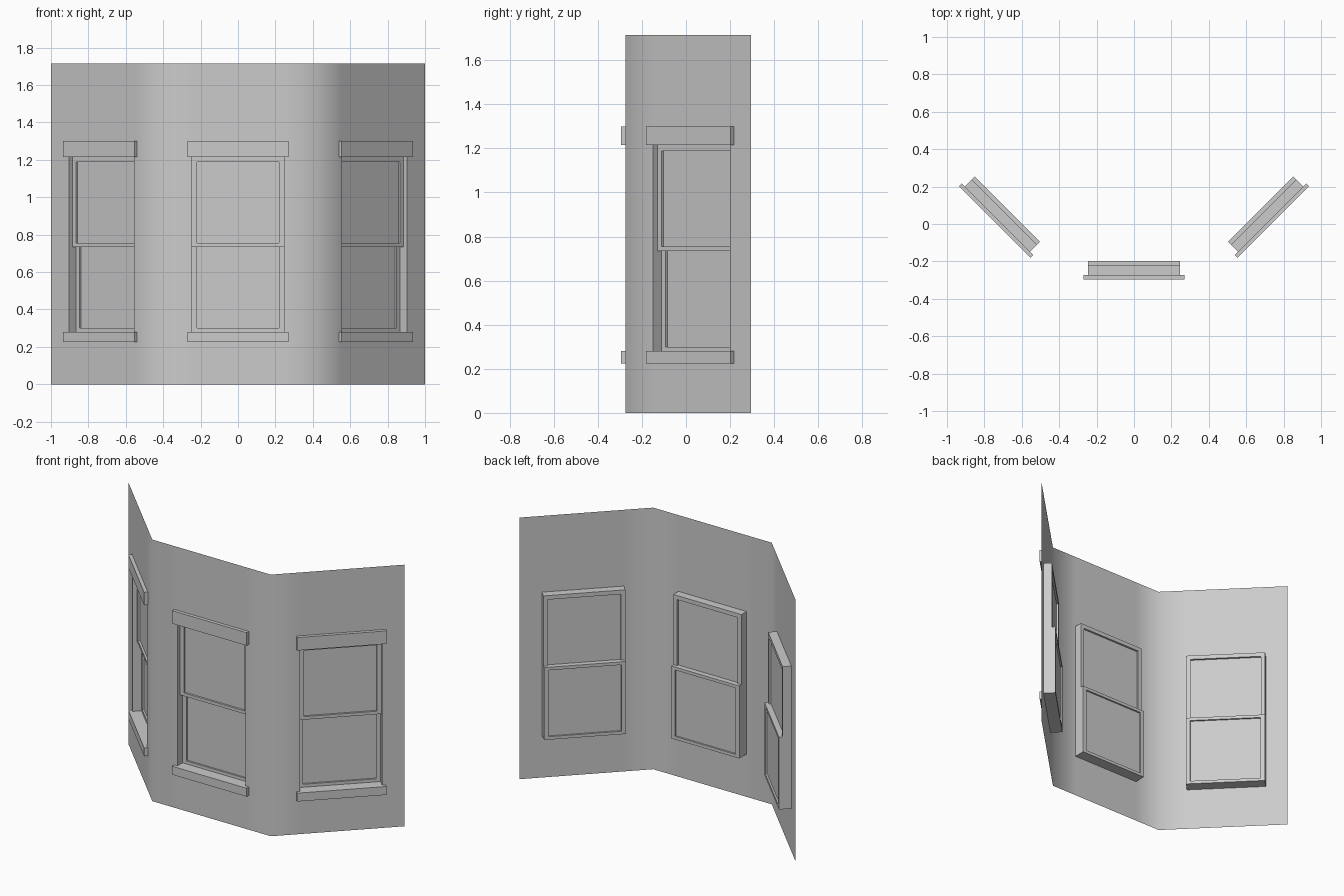
import bpy, bmesh
from math import radians, sqrt
from mathutils import Matrix

if "Cube" in bpy.data.objects:
    bpy.data.objects.remove(bpy.data.objects["Cube"])

H = 1.715                      # wall height
FRONT, BACK = -0.274, 0.296    # y of the front panel and of the rear wall edges
HALF = 0.247                   # half width of a window opening
Z0, Z1, ZM = 0.28, 1.215, 0.735
LINER = 0.053                  # depth of the reveal


def finish(name, bm, matrix=None, smooth=False, recalc=True):
    if recalc:
        bmesh.ops.recalc_face_normals(bm, faces=bm.faces[:])
    me = bpy.data.meshes.new(name)
    bm.to_mesh(me)
    bm.free()
    for p in me.polygons:
        p.use_smooth = smooth
    ob = bpy.data.objects.new(name, me)
    bpy.context.collection.objects.link(ob)
    if matrix:
        ob.matrix_world = matrix
    return ob


def box(name, x0, x1, y0, y1, z0, z1, matrix):
    bm = bmesh.new()
    bmesh.ops.create_cube(bm, size=1)
    for v in bm.verts:
        v.co = (x1 if v.co.x > 0 else x0, y1 if v.co.y > 0 else y0, z1 if v.co.z > 0 else z0)
    return finish(name, bm, matrix)


def loop(bm, half, y, z0, z1):
    return [bm.verts.new(c) for c in ((-half, y, z0), (half, y, z0), (half, y, z1), (-half, y, z1))]


def bridge(bm, a, b):
    for i in range(4):
        j = (i + 1) % 4
        bm.faces.new((a[i], a[j], b[j], b[i]))


def sash(name, y0, y1, z0, z1, matrix, rail=0.02, top=0.02, stile=0.027):
    # closed rectangular frame
    bm = bmesh.new()
    rings = [loop(bm, HALF, y0, z0, z1), loop(bm, HALF, y1, z0, z1),
             loop(bm, HALF - stile, y1, z0 + rail, z1 - top),
             loop(bm, HALF - stile, y0, z0 + rail, z1 - top)]
    for i in range(4):
        bridge(bm, rings[i], rings[(i + 1) % 4])
    finish(name + "_frame", bm, matrix)
    # pane halfway through the frame
    bm = bmesh.new()
    bm.faces.new(loop(bm, HALF - stile, (y0 + y1) / 2, z0 + rail, z1 - top))
    finish(name + "_pane", bm, matrix, recalc=False)


def window(side, matrix):
    # reveal lining the opening
    bm = bmesh.new()
    bridge(bm, loop(bm, HALF, 0, Z0, Z1), loop(bm, HALF, LINER, Z0, Z1))
    finish(side + "_reveal", bm, matrix, recalc=False)
    sash(side + "_upper_sash", 0.027, LINER, ZM, Z1, matrix, top=0.027)
    sash(side + "_lower_sash", LINER, 0.075, Z0, ZM + 0.02, matrix)
    box(side + "_lintel", -0.27, 0.27, -0.022, 0, Z1, 1.30, matrix)
    box(side + "_sill", -0.27, 0.27, -0.022, 0, 0.225, Z0, matrix)


# wall sheet: three panels with window openings
CX, CY = 0.73, FRONT + 0.30
d = HALF / sqrt(2)
right = [(HALF, FRONT), (0.43, FRONT), (CX - d, CY - d), (CX + d, CY + d), (1.0, BACK)]
path = [(-x, y) for x, y in reversed(right)] + right
bm = bmesh.new()
grid = [[bm.verts.new((x, y, z)) for z in (0, Z0, Z1, H)] for x, y in path]
for i in range(len(path) - 1):
    for k in range(3):
        if not (k == 1 and i in (1, 4, 7)):
            bm.faces.new((grid[i][k], grid[i + 1][k], grid[i + 1][k + 1], grid[i][k + 1]))
finish("bay_wall", bm, smooth=True, recalc=False)

# the three windows
window("centre", Matrix.Translation((0, FRONT, 0)))
for name, s in (("right", 1), ("left", -1)):
    window(name, Matrix.Translation((s * CX, CY, 0)) @ Matrix.Rotation(radians(45 * s), 4, 'Z'))
